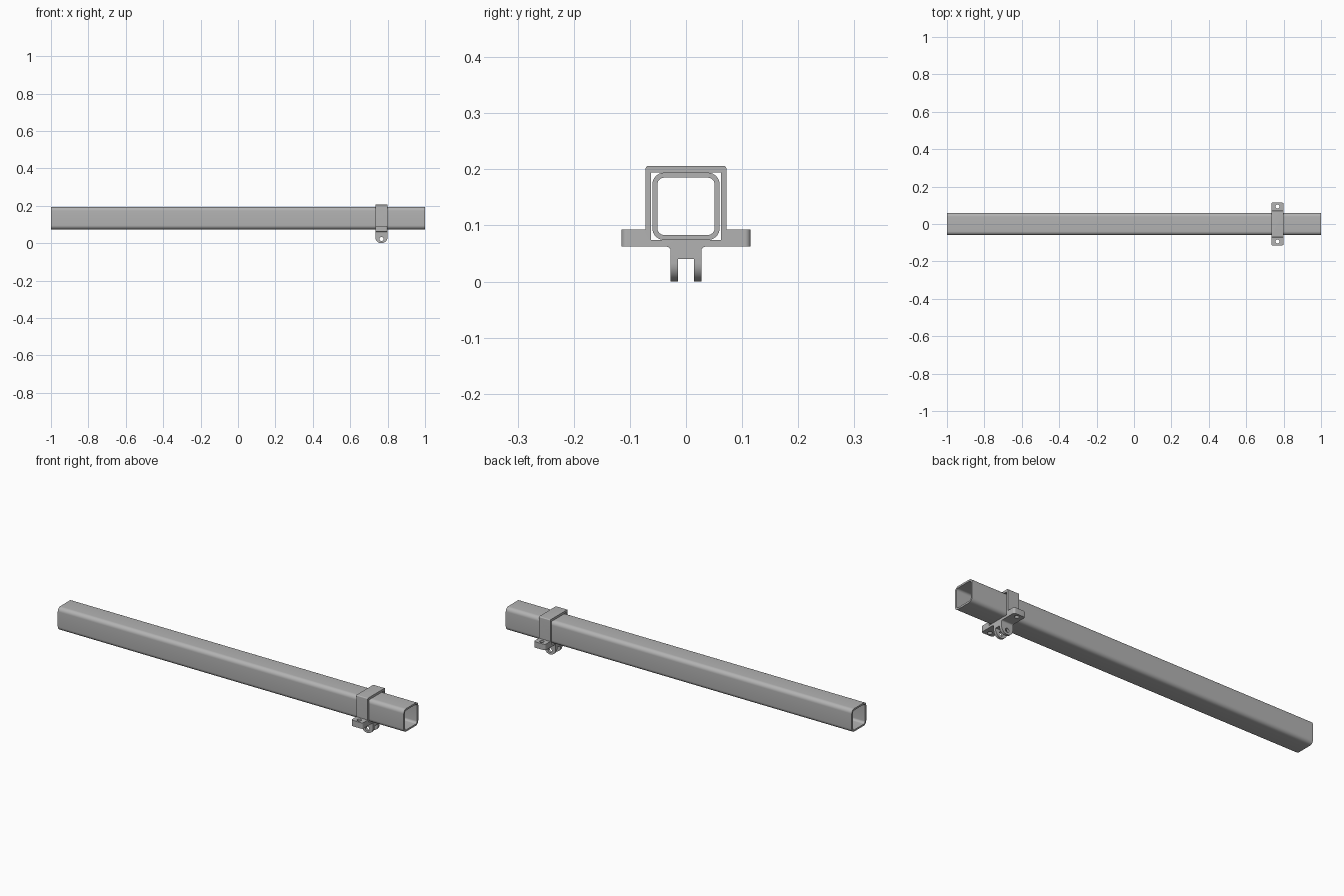
import bpy, bmesh, math
from mathutils import Vector

cube = bpy.data.objects.get("Cube")
if cube:
    bpy.data.objects.remove(cube, do_unlink=True)

grey = bpy.data.materials.new("steel grey")
grey.use_nodes = True
COLOUR = (0.45, 0.45, 0.45, 1)
grey.diffuse_color = COLOUR
grey.node_tree.nodes["Principled BSDF"].inputs["Base Color"].default_value = COLOUR


def rounded(corners, steps=8):
    """Outline from (u, v, radius) corners, each filleted with an arc."""
    out = []
    for i, (u, v, r) in enumerate(corners):
        p = Vector((u, v))
        if r == 0:
            out.append(p)
            continue
        a = (Vector(corners[i - 1][:2]) - p).normalized()
        b = (Vector(corners[(i + 1) % len(corners)][:2]) - p).normalized()
        half = a.angle(b) / 2
        centre = p + (a + b).normalized() * r / math.sin(half)
        start = p + a * r / math.tan(half) - centre
        end = p + b * r / math.tan(half) - centre
        sweep = start.angle(end)
        for k in range(steps + 1):
            t = k / steps
            out.append(centre + (start * math.sin((1 - t) * sweep)
                                 + end * math.sin(t * sweep)) / math.sin(sweep))
    return out


def box(u0, u1, v0, v1, low=0, high=None):
    high = low if high is None else high
    return rounded([(u0, v0, low), (u1, v0, low), (u1, v1, high), (u0, v1, high)])


def circle(u, v, r, n=24):
    return [Vector((u + r * math.cos(math.tau * k / n),
                    v + r * math.sin(math.tau * k / n))) for k in range(n)]


def prism(name, outline, axis, lo, hi):
    """Extrude a flat outline along the given axis."""
    place = {"x": lambda p, d: (d, p.x, p.y),
             "y": lambda p, d: (p.x, d, p.y),
             "z": lambda p, d: (p.x, p.y, d)}[axis]
    bm = bmesh.new()
    a = [bm.verts.new(place(p, lo)) for p in outline]
    b = [bm.verts.new(place(p, hi)) for p in outline]
    bm.faces.new(a)
    bm.faces.new(b)
    for i in range(len(a)):
        bm.faces.new((a[i - 1], a[i], b[i], b[i - 1]))
    bmesh.ops.recalc_face_normals(bm, faces=bm.faces)
    mesh = bpy.data.meshes.new(name)
    bm.to_mesh(mesh)
    bm.free()
    mesh.materials.append(grey)
    obj = bpy.data.objects.new(name, mesh)
    bpy.context.collection.objects.link(obj)
    return obj


def finish(obj, tools):
    """Apply the boolean tools, then smooth only the rounded areas."""
    bpy.ops.object.select_all(action="DESELECT")
    bpy.context.view_layer.objects.active = obj
    obj.select_set(True)
    for operation, tool in tools:
        mod = obj.modifiers.new("cut", "BOOLEAN")
        mod.operation, mod.object, mod.solver = operation, tool, "EXACT"
        bpy.ops.object.modifier_apply(modifier=mod.name)
        bpy.data.objects.remove(tool, do_unlink=True)
    bpy.ops.object.shade_smooth_by_angle(angle=math.radians(30))


# Hollow square tube
MID = 0.134
tube = prism("square_tube", box(-.06, .06, MID - .06, MID + .06, .021), "x", -1, 1)
bore = prism("tube_bore", box(-.051, .051, MID - .051, MID + .051, .012), "x", -1.1, 1.1)
finish(tube, [("DIFFERENCE", bore)])

# Clamp: band, side flanges and forked lugs share one mirrored section
X, HALF = 0.767, 0.033
side = [(.014, .04, 0), (.014, 0, 0), (.0275, 0, 0), (.0275, .062, .007),
        (.115, .062, 0), (.115, .093, 0), (.072, .093, 0), (.072, .206, .005)]
section = side + [(-u, v, r) for u, v, r in reversed(side)]
clamp = prism("tube_clamp", rounded(section), "x", X - HALF, X + HALF)

tools = [
    ("DIFFERENCE", prism("band_opening", box(-.062, .062, .074, .194), "x", 0, 1)),
    ("INTERSECT", prism("lug_rounding", box(X - HALF, X + HALF, 0, .3, .0325, 0),
                        "y", -.2, .2)),
    ("INTERSECT", prism("flange_rounding", box(X - HALF, X + HALF, -.115, .115, .01),
                        "z", -.1, .3)),
    ("DIFFERENCE", prism("pin_hole", circle(X, .022, .011), "y", -.2, .2)),
]
for s in (-1, 1):
    tools.append(("DIFFERENCE", prism("bolt_hole", circle(X, s * .094, .011), "z", 0, .15)))
finish(clamp, tools)
